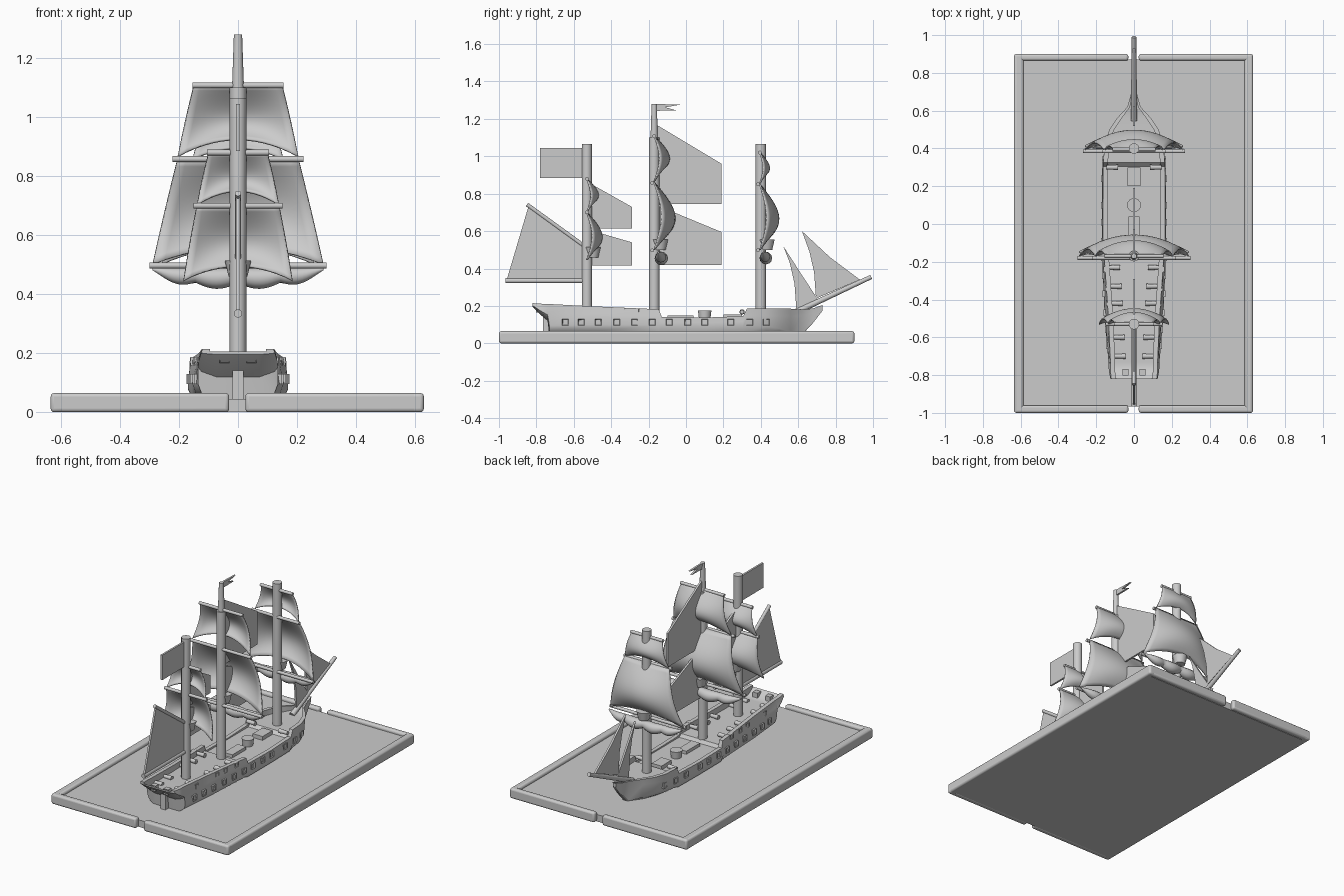
import bpy, bmesh, math
from mathutils import Vector

if "Cube" in bpy.data.objects:
    bpy.data.objects.remove(bpy.data.objects["Cube"])

grey = bpy.data.materials.new("plain grey")
grey.use_nodes = True
grey.diffuse_color = (0.6, 0.6, 0.6, 1)
grey.node_tree.nodes["Principled BSDF"].inputs["Base Color"].default_value = (0.6, 0.6, 0.6, 1)


def finish(name, bm, smooth=True, bevel=0):
    bmesh.ops.recalc_face_normals(bm, faces=bm.faces)
    mesh = bpy.data.meshes.new(name)
    bm.to_mesh(mesh)
    bm.free()
    mesh.materials.append(grey)
    obj = bpy.data.objects.new(name, mesh)
    bpy.context.collection.objects.link(obj)
    if bevel:
        mod = obj.modifiers.new("soft edge", 'BEVEL')
        mod.width, mod.segments = bevel, 3
    if smooth:
        bpy.ops.object.select_all(action='DESELECT')
        obj.select_set(True)
        bpy.context.view_layer.objects.active = obj
        bpy.ops.object.shade_smooth_by_angle(angle=math.radians(40))
    return obj


def box(name, x, y, z, bevel=0):
    bm = bmesh.new()
    bmesh.ops.create_cube(bm, size=1)
    for v in bm.verts:
        v.co = [lo + (c + 0.5) * (hi - lo) for c, (lo, hi) in zip(v.co, (x, y, z))]
    return finish(name, bm, bool(bevel), bevel)


def loft(name, rings):
    bm = bmesh.new()
    rows = [[bm.verts.new(p) for p in ring] for ring in rings]
    n = len(rows[0])
    for a, b in zip(rows, rows[1:]):
        for i in range(n):
            j = (i + 1) % n
            bm.faces.new((a[i], a[j], b[j], b[i]))
    bm.faces.new(rows[0])
    bm.faces.new(rows[-1])
    return finish(name, bm)


def spar(name, start, end, r0, r1=None, sides=14):
    start, end = Vector(start), Vector(end)
    turn = (end - start).to_track_quat('Z', 'Y')
    rings = []
    for centre, r in ((start, r0), (end, r0 if r1 is None else r1)):
        rings.append([centre + turn @ Vector((r * math.cos(a), r * math.sin(a), 0))
                      for a in (i * math.tau / sides for i in range(sides))])
    return loft(name, rings)


def plate(name, outline, thick=0.012):
    # flat cloth standing on the centre line, outline given as (y, z)
    return loft(name, [[(x, y, z) for y, z in outline] for x in (-thick / 2, thick / 2)])


def square_sail(name, y0, bottom, top, half_bottom, half_top, bulge, arch, n=14):
    bm = bmesh.new()
    grid = []
    for i in range(n + 1):
        t = i / n
        row = []
        for j in range(n + 1):
            u = 2 * j / n - 1
            mid = 1 - u * u
            x = u * (half_bottom + (half_top - half_bottom) * t)
            y = y0 + bulge * (mid * math.sin(math.pi * (0.15 + 0.85 * t))
                              + 0.35 * u * u * math.sin(math.pi * t))
            z = bottom + (top - bottom) * t + arch * mid * (1 - t) ** 2
            row.append(bm.verts.new((x, y, z)))
        grid.append(row)
    for a, b in zip(grid, grid[1:]):
        for j in range(n):
            bm.faces.new((a[j], a[j + 1], b[j + 1], b[j]))
    obj = finish(name, bm)
    mod = obj.modifiers.new("cloth", 'SOLIDIFY')
    mod.thickness, mod.offset = 0.008, 0


def furled_sail(name, y0, z0, half, depth, n=40):
    # bundle hanging in two lobes per side, pointed at the tips
    rings = []
    for i in range(n + 1):
        u = 2 * i / n - 1
        r = depth * (0.12 + 0.88 * (1 - u ** 4) * (0.7 + 0.3 * abs(math.sin(u * math.tau))))
        rings.append([(u * half, y0 + r * (0.5 + math.cos(a)), z0 - r + r * math.sin(a))
                      for a in (k * math.tau / 12 for k in range(12))])
    loft(name, rings)


# Display base: floor with a raised rim, notched at both ends
box("base_floor", (-0.6, 0.6), (-0.965, 0.87), (0, 0.045))
for side, lo, hi, gap in (("right", -0.635, -0.585, -0.03), ("left", 0.585, 0.63, 0.025)):
    box("base_rim_" + side, (lo, hi), (-1, 0.9), (0, 0.065), 0.012)
    outer = lo if lo < 0 else hi
    span = (min(outer, gap), max(outer, gap))
    box("base_rim_front_" + side, span, (-1, -0.96), (0, 0.065), 0.012)
    box("base_rim_back_" + side, span, (0.865, 0.9), (0, 0.065), 0.012)

# Hull stations: y, widest half width, rail half width, bottom, rail height, deck height
STATIONS = (
    (-0.82, 0.125, 0.12, 0.195, 0.215, 0.205),
    (-0.78, 0.133, 0.125, 0.155, 0.212, 0.17),
    (-0.74, 0.135, 0.125, 0.12, 0.21, 0.165),
    (-0.73, 0.135, 0.125, 0.03, 0.21, 0.165),
    (-0.5, 0.155, 0.135, 0.03, 0.198, 0.16),
    (-0.145, 0.17, 0.16, 0.03, 0.182, 0.15),
    (-0.13, 0.17, 0.165, 0.03, 0.142, 0.13),
    (0.1, 0.17, 0.165, 0.03, 0.138, 0.13),
    (0.305, 0.168, 0.165, 0.03, 0.145, 0.13),
    (0.325, 0.167, 0.163, 0.03, 0.185, 0.15),
    (0.43, 0.15, 0.155, 0.03, 0.185, 0.15),
    (0.5, 0.12, 0.13, 0.03, 0.185, 0.15),
    (0.56, 0.075, 0.09, 0.03, 0.185, 0.15),
    (0.62, 0.02, 0.035, 0.045, 0.18, 0.155),
    (0.68, 0.014, 0.018, 0.11, 0.187, 0.18),
    (0.73, 0.01, 0.012, 0.175, 0.205, 0.2))


def hull_ring(y, wide, rail, bottom, top, deck):
    h, wall = top - bottom, min(0.025, rail * 0.4)
    half = [(0.55 * wide, bottom), (0.92 * wide, bottom + 0.2 * h), (wide, bottom + 0.45 * wide / 0.17 * h),
            (0.4 * wide + 0.6 * rail, bottom + 0.75 * h), (rail, top),
            (rail - wall, top), (rail - wall, deck)]
    return [(x, y, z) for x, z in half] + [(-x, y, z) for x, z in reversed(half)]


loft("hull", [hull_ring(*s) for s in STATIONS])
box("rudder", (-0.018, 0.018), (-0.765, -0.72), (0.035, 0.15))


def width_at(y, column):
    for a, b in zip(STATIONS, STATIONS[1:]):
        if a[0] <= y <= b[0]:
            return a[column] + (b[column] - a[column]) * (y - a[0]) / (b[0] - a[0])


def port(name, centre, out, size=0.034):
    # framed opening: a block with its outer face inset and sunk
    bm = bmesh.new()
    bmesh.ops.create_cube(bm, size=size)
    out = Vector(out)
    face = max(bm.faces, key=lambda f: f.normal.dot(out))
    bmesh.ops.inset_individual(bm, faces=[face], thickness=size * 0.18)
    bmesh.ops.translate(bm, verts=face.verts, vec=-out * 0.012)
    bmesh.ops.translate(bm, verts=bm.verts, vec=centre)
    finish(name, bm, False)


for sx, side in ((-1, "right"), (1, "left")):
    for y in (-0.645, -0.56, -0.47, -0.37, -0.275, -0.18, -0.09, 0.01, 0.1, 0.24, 0.34, 0.43):
        port("gun_port_" + side, (sx * (width_at(y, 1) - 0.012), y, 0.113), (sx, 0, 0))
    for y in (-0.61, -0.42, -0.34, -0.24):
        port("upper_port_" + side, (sx * (width_at(y, 2) - 0.007), y, 0.173), (sx, 0, 0), 0.028)
    port("stern_window_" + side, (sx * 0.045, -0.785, 0.183), (0, -1, 0))
    # Deck guns
    for y in (-0.7, -0.6, -0.42, -0.33, -0.23, 0.3):
        x = sx * (width_at(y, 2) - 0.05)
        spar("deck_gun_" + side, (x - sx * 0.03, y, 0.168), (x + sx * 0.03, y, 0.168), 0.014, 0.011)

# Deck fittings
box("hatch", (-0.035, 0.035), (0.2, 0.3), (0.12, 0.155))
box("deck_grating", (-0.03, 0.03), (-0.1, 0.04), (0.12, 0.15))
spar("capstan", (0, 0.1, 0.12), (0, 0.1, 0.175), 0.03, 0.037)

# Masts with their tops: name, y, foot, head
for name, y, head, top_z in (("mizzen", -0.53, 1.065, 0.46), ("main", -0.17, 1.1, 0.5), ("fore", 0.4, 1.065, 0.5)):
    spar(name + "_mast", (0, y, 0.12), (0, y, head), 0.028)
    spar(name + "_top", (0, y + 0.03, top_z), (0, y + 0.03, top_z + 0.055), 0.032, 0.045)
spar("main_topmast", (0, -0.17, 1.05), (0, -0.17, 1.28), 0.022, 0.014)

# Square sails: y, foot height, head height, half widths, bulge, foot arch
for name, *shape in (
        ("mizzen_lower_sail", -0.53, 0.445, 0.7, 0.185, 0.14, 0.08, 0.05),
        ("mizzen_upper_sail", -0.53, 0.7, 0.88, 0.14, 0.1, 0.06, 0.05),
        ("main_lower_sail", -0.17, 0.5, 0.86, 0.29, 0.205, 0.11, 0.06),
        ("main_upper_sail", -0.17, 0.865, 1.11, 0.205, 0.15, 0.08, 0.06),
        ("fore_lower_sail", 0.395, 0.5, 0.85, 0.26, 0.16, 0.1, 0.06),
        ("fore_upper_sail", 0.395, 0.855, 1.02, 0.155, 0.11, 0.05, 0.04)):
    square_sail(name, *shape)

# Yards: y, height, half length
for name, y, z, half in (
        ("mizzen_yard", -0.53, 0.7, 0.15), ("mizzen_top_yard", -0.53, 0.88, 0.105),
        ("main_yard", -0.18, 0.497, 0.3), ("main_middle_yard", -0.18, 0.858, 0.222),
        ("main_top_yard", -0.17, 1.108, 0.155), ("fore_yard", 0.385, 0.497, 0.27),
        ("fore_middle_yard", 0.385, 0.85, 0.17), ("fore_top_yard", 0.395, 1.02, 0.115)):
    spar(name, (-half, y, z), (half, y, z), 0.01)

furled_sail("main_furled_sail", -0.15, 0.49, 0.29, 0.036)
furled_sail("fore_furled_sail", 0.41, 0.49, 0.26, 0.034)

# Fore and aft sails and flags
for name, y0, y1, low, back, front in (
        ("main_upper_staysail", -0.16, 0.19, 0.745, 1.17, 0.96),
        ("main_lower_staysail", -0.16, 0.19, 0.42, 0.74, 0.595),
        ("mizzen_upper_staysail", -0.53, -0.29, 0.615, 0.865, 0.73),
        ("mizzen_lower_staysail", -0.53, -0.29, 0.415, 0.61, 0.54),
        ("ensign", -0.78, -0.54, 0.885, 1.045, 1.045)):
    plate(name, ((y0, low), (y1, low), (y1, front), (y0, back)))
plate("spanker_sail", ((-0.54, 0.335), (-0.96, 0.335), (-0.84, 0.74), (-0.54, 0.515)))
spar("spanker_boom", (0, -0.965, 0.335), (0, -0.53, 0.335), 0.014)
spar("spanker_gaff", (0, -0.85, 0.742), (0, -0.53, 0.51), 0.011)
plate("pennant", ((-0.17, 1.28), (-0.03, 1.276), (-0.11, 1.262), (-0.05, 1.245), (-0.17, 1.243)))

# Bowsprit and jibs
spar("bowsprit", (0, 0.55, 0.15), (0, 0.99, 0.355), 0.017, 0.012)
plate("inner_jib", ((0.52, 0.52), (0.555, 0.43), (0.58, 0.32), (0.59, 0.18), (0.63, 0.18), (0.705, 0.235),
                    (0.61, 0.38)))
plate("outer_jib", ((0.62, 0.6), (0.66, 0.49), (0.685, 0.38), (0.695, 0.24), (0.93, 0.34), (0.77, 0.46)))
